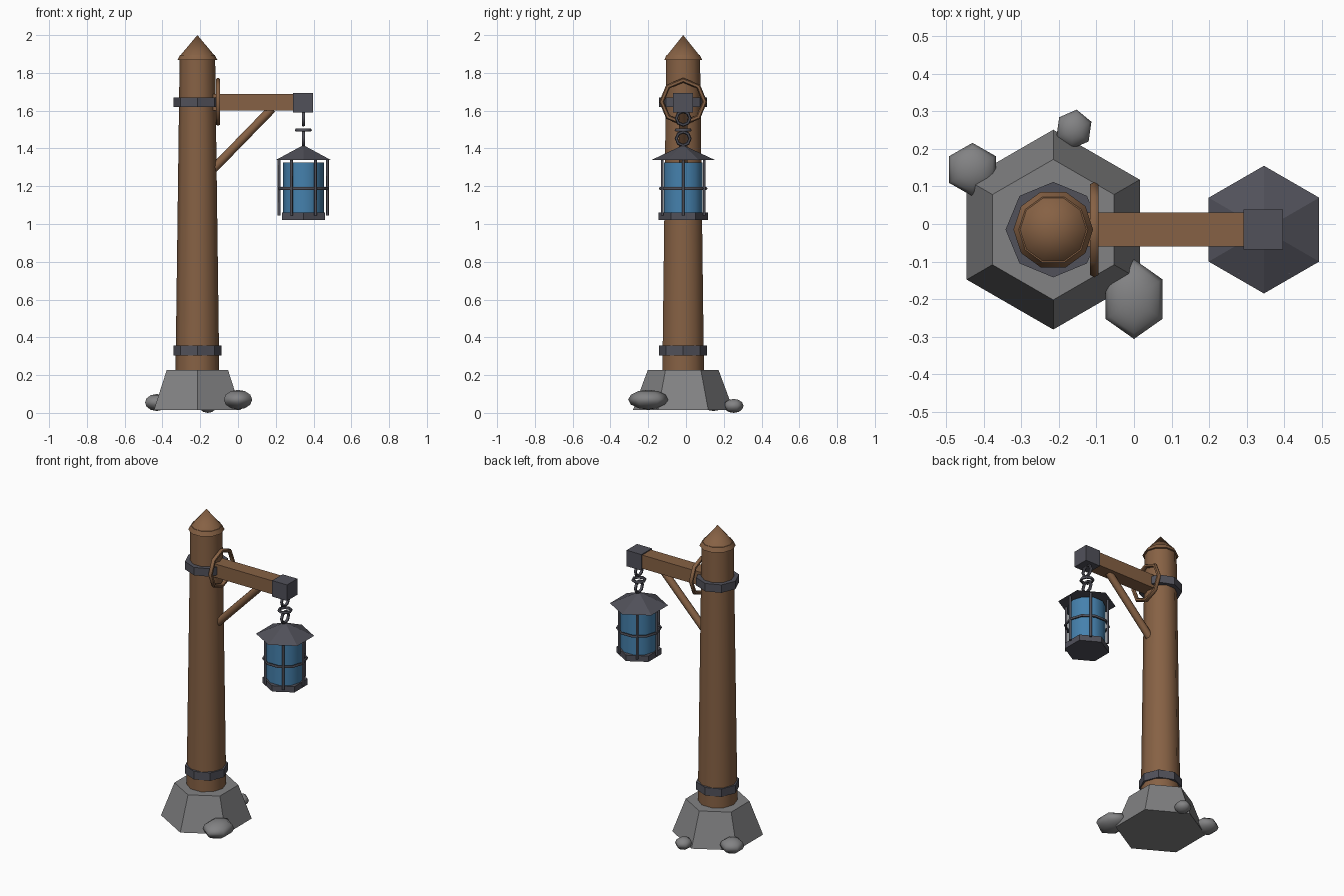
import bpy, math
from mathutils import Vector

if "Cube" in bpy.data.objects:
    bpy.data.objects.remove(bpy.data.objects["Cube"])

def mat(name, col):
    m = bpy.data.materials.new(name)
    m.diffuse_color = (*col, 1)
    m.use_nodes = True
    m.node_tree.nodes["Principled BSDF"].inputs["Base Color"].default_value = m.diffuse_color
    return m

WOOD = mat("brown_wood", (0.24, 0.12, 0.058))
STONE = mat("grey_stone", (0.225, 0.225, 0.23))
IRON = mat("dark_iron", (0.082, 0.082, 0.102))
GLASS = mat("blue_glass", (0.06, 0.22, 0.42))

PX, LX, Y = -0.215, 0.346, -0.015   # post x, lantern x, shared y

def finish(name, m, smooth=0):
    o = bpy.context.object
    o.name = name
    o.data.materials.append(m)
    if smooth:
        bpy.ops.object.shade_smooth_by_angle(angle=math.radians(smooth))
    return o

def prism(name, m, x, z0, z1, r0, r1, sides, y=Y, turn=0, smooth=0):
    """Tapered prism with its first corner on +x, plus turn degrees."""
    bpy.ops.mesh.primitive_cone_add(vertices=sides, radius1=r0, radius2=r1, depth=z1 - z0,
        location=(x, y, (z0 + z1) / 2), rotation=(0, 0, math.radians(90 + turn)))
    return finish(name, m, smooth)

def ring(name, m, x, z, major, minor, seg, upright=False):
    bpy.ops.mesh.primitive_torus_add(major_radius=major, minor_radius=minor, major_segments=seg,
        minor_segments=6, location=(x, Y, z), rotation=(0, math.pi / 2 if upright else 0, 0))
    return finish(name, m, 61)

def box(name, m, x0, x1, z0, z1, depth):
    bpy.ops.mesh.primitive_cube_add(size=1, location=((x0 + x1) / 2, Y, (z0 + z1) / 2))
    bpy.context.object.scale = (x1 - x0, depth, z1 - z0)
    return finish(name, m)

# stone footing and loose stones
prism("stone_base", STONE, PX, 0.015, 0.228, 0.266, 0.187, 6, turn=30)
stones = [((0.0, -0.2, 0.07), (0.087, 0.106, 0.052), 0),
          ((-0.43, 0.145, 0.055), (0.072, 0.071, 0.045), 0),
          ((-0.16, 0.252, 0.037), (0.05, 0.053, 0.037), -8)]
for i, (loc, size, turn) in enumerate(stones):
    bpy.ops.mesh.primitive_uv_sphere_add(segments=6, ring_count=6, radius=1, location=loc,
                                         rotation=(0, 0, math.radians(turn)))
    bpy.context.object.scale = size
    finish(f"loose_stone_{i + 1}", STONE, 70)

# post with pointed cap and iron bands
prism("post", WOOD, PX, 0.2, 1.88, 0.116, 0.094, 10, smooth=40)
prism("cap_rim", WOOD, PX, 1.868, 1.895, 0.106, 0.092, 10, smooth=40)
prism("cap_point", WOOD, PX, 1.893, 2.0, 0.09, 0.0, 10, smooth=40)
for name, z in (("lower_band", 0.305), ("upper_band", 1.62)):
    prism(name, IRON, PX, z, z + 0.051, 0.127, 0.127, 8)

# arm, end block, wooden hoop and brace
box("arm", WOOD, -0.2, 0.3, 1.6, 1.687, 0.09)
box("arm_end_block", IRON, 0.291, 0.397, 1.59, 1.693, 0.106)
ring("wooden_hoop", WOOD, -0.106, 1.647, 0.114, 0.013, 8, True)
a, b = Vector((-0.13, Y, 1.292)), Vector((0.18, Y, 1.61))
bpy.ops.mesh.primitive_cylinder_add(vertices=8, radius=0.023, depth=(b - a).length,
    location=(a + b) / 2, rotation=(b - a).to_track_quat('Z', 'Y').to_euler())
finish("brace", WOOD, 50)

# chain links
for i, (z, up) in enumerate(((1.56, True), (1.497, False), (1.452, True))):
    ring(f"chain_link_{i + 1}", IRON, LX, z, 0.036, 0.009, 8, up)

# lantern: roof, glass, floor, bars and middle hoop
prism("lantern_roof", IRON, LX, 1.338, 1.412, 0.17, 0.012, 6, turn=30)
prism("lantern_glass", GLASS, LX, 1.05, 1.325, 0.108, 0.108, 10, smooth=40)
prism("lantern_floor", IRON, LX, 1.022, 1.06, 0.131, 0.131, 6, turn=30)
for i in range(6):
    t = math.radians(60 * i)
    prism(f"lantern_bar_{i + 1}", IRON, LX + 0.128 * math.cos(t), 1.045, 1.345,
          0.008, 0.008, 6, y=Y + 0.128 * math.sin(t), smooth=61)
ring("lantern_hoop", IRON, LX, 1.188, 0.127, 0.008, 10)
